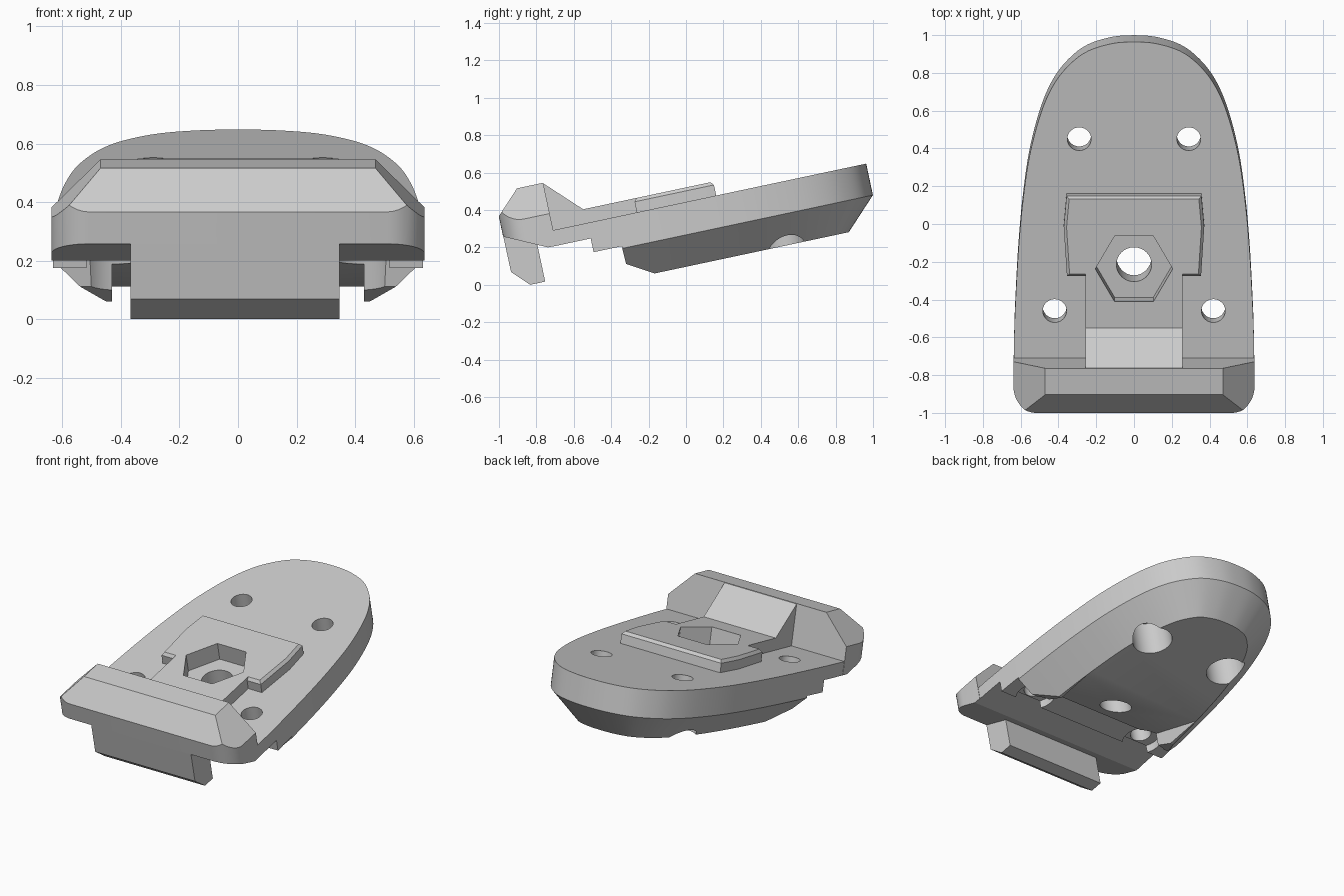
import bpy, bmesh, math
from mathutils import Vector, Matrix

cube = bpy.data.objects.get("Cube")
if cube:
    bpy.data.objects.remove(cube, do_unlink=True)

TILT = math.radians(12)   # the whole bracket leans back by this angle

grey = bpy.data.materials.new("plain grey")
grey.use_nodes = True
colour = (0.6, 0.6, 0.6, 1)
grey.diffuse_color = colour
grey.node_tree.nodes["Principled BSDF"].inputs["Base Color"].default_value = colour


def loft(name, rings, cuts=()):
    """Closed solid through rings of equal length, trimmed by (point, normal) planes."""
    bm = bmesh.new()
    rows = [[bm.verts.new(p) for p in ring] for ring in rings]
    n = len(rows[0])
    for low, high in zip(rows, rows[1:]):
        for i in range(n):
            j = (i + 1) % n
            bm.faces.new((low[i], low[j], high[j], high[i]))
    bm.faces.new(rows[0])
    bm.faces.new(rows[-1])
    for point, normal in cuts:
        geom = bm.verts[:] + bm.edges[:] + bm.faces[:]
        bmesh.ops.bisect_plane(bm, geom=geom, plane_co=point, plane_no=normal, clear_outer=True)
        bmesh.ops.holes_fill(bm, edges=[e for e in bm.edges if e.is_boundary])
    bmesh.ops.recalc_face_normals(bm, faces=bm.faces[:])
    mesh = bpy.data.meshes.new(name)
    bm.to_mesh(mesh)
    bm.free()
    mesh.materials.append(grey)
    ob = bpy.data.objects.new(name, mesh)
    bpy.context.collection.objects.link(ob)
    return ob


def level(outline, w):
    return [(x, u, w) for x, u in outline]


def side_prism(name, profile, x0, x1):
    """Side profile of (length, height) points pulled across the width."""
    return loft(name, [[(x, u, w) for u, w in profile] for x in (x0, x1)])


def column(name, x, u, radius, w0, w1, sides=40):
    ring = [(x + radius * math.cos(i * math.tau / sides),
             u + radius * math.sin(i * math.tau / sides)) for i in range(sides)]
    return loft(name, [level(ring, w0), level(ring, w1)])


def inset(outline, d):
    """Offset a counter-clockwise outline inwards."""
    pts = [Vector(p) for p in outline]
    result = []
    for i, p in enumerate(pts):
        a = (p - pts[i - 1]).normalized()
        b = (pts[(i + 1) % len(pts)] - p).normalized()
        na, nb = Vector((-a.y, a.x)), Vector((-b.y, b.x))
        result.append(tuple(p + (na + nb) * d / (1 + na.dot(nb))))
    return result


def mirrored(half):
    """Right half from front to back, completed with its mirror image."""
    return half + [(-x, u) for x, u in reversed(half) if x > 0]


def smooth_path(points, steps=6):
    """Catmull-Rom curve through the points."""
    p = [Vector(q) for q in points]
    p = [2 * p[0] - p[1]] + p + [2 * p[-1] - p[-2]]
    out = []
    for i in range(1, len(p) - 2):
        a, b, c, d = p[i - 1:i + 3]
        for k in range(steps):
            t = k / steps
            out.append(tuple(0.5 * (2 * b + (c - a) * t + (2 * a - 5 * b + 4 * c - d) * t * t
                                    + (3 * b - a - 3 * c + d) * t ** 3)))
    return out + [tuple(p[-2])]


def combine(target, tool, operation):
    mod = target.modifiers.new("join", 'BOOLEAN')
    mod.operation, mod.solver, mod.object = operation, 'EXACT', tool
    bpy.context.view_layer.objects.active = target
    bpy.ops.object.modifier_apply(modifier=mod.name)
    bpy.data.objects.remove(tool, do_unlink=True)


# Rounded body with a chamfered underside
half = [(0.636, -0.66), (0.634, -0.5), (0.626, -0.3), (0.612, -0.05), (0.59, 0.2), (0.555, 0.45),
        (0.5, 0.67), (0.44, 0.82), (0.365, 0.93), (0.26, 1.02), (0.127, 1.067), (0, 1.078)]
outline = smooth_path(mirrored(half))
body = loft("mounting_bracket", [level(inset(outline, 0.167), 0.098),
                                 level(outline, 0.265), level(outline, 0.437)])

# Stepped relief under the front, and the sloped channel in the underside
combine(body, side_prism("front_relief", [
    (-1, 0), (-0.13, 0), (-0.13, 0.086), (-0.289, 0.179), (-0.293, 0.277),
    (-0.446, 0.277), (-0.446, 0.352), (-1, 0.352)], -1, 1), 'DIFFERENCE')
combine(body, side_prism("channel", [
    (0.2, 0), (0.2, 0.05), (-0.31, 0.2745), (-0.31, 0)], -0.43, 0.43), 'DIFFERENCE')

# Raised front rim with rounded corners and chamfers
R, W, FRONT, INNER, TOP = 0.13, 0.638, -0.902, -0.633, 0.696
corner = [(W - R + R * math.sin(a), FRONT + R - R * math.cos(a))
          for a in (i * math.pi / 20 for i in range(11))]
rim_outline = mirrored(corner + [(W, INNER)])
rim = loft("rim", [level(rim_outline, 0.353), level(rim_outline, TOP)], [
    ((0.47, 0, TOP), (1, 0, 1)),
    ((-0.47, 0, TOP), (-1, 0, 1)),
    ((0, -0.776, TOP), (0, -1, 1)),
    ((0, -0.898, 0.457), (0, -0.106, -0.223))])
combine(body, rim, 'UNION')

# Hook below the rim
combine(body, side_prism("hook", [
    (-0.901, 0.5), (-0.9, 0.265), (-0.814, 0.177), (-0.732, 0.177), (-0.732, 0.41),
    (-0.8, 0.5)], -0.367, 0.347), 'UNION')

# Raised pad, with its neck and ramp up to the rim
pad_outline = mirrored([(0.355, -0.176), (0.372, 0.09), (0.357, 0.258)])
pad = loft("pad", [level(pad_outline, 0.42), level(pad_outline, 0.495),
                   level(inset(pad_outline, 0.015), 0.513)])
combine(pad, side_prism("ramp", [
    (-0.1, 0.42), (-0.1, 0.513), (-0.453, 0.513), (-0.634, 0.694), (-0.66, 0.694),
    (-0.66, 0.42)], -0.258, 0.258), 'UNION')
combine(body, pad, 'UNION')

# Hexagonal nut pocket and its through hole
combine(body, column("nut_pocket", 0, -0.134, 0.205, 0.4, 0.8, 6), 'DIFFERENCE')
combine(body, column("centre_hole", 0, -0.134, 0.093, -0.1, 0.8), 'DIFFERENCE')

# Four screw holes, counterbored from below
for x, u in ((0.42, -0.377), (0.29, 0.553)):
    for side in (-1, 1):
        combine(body, column("screw_hole", side * x, u, 0.063, -0.1, 0.8), 'DIFFERENCE')
        combine(body, column("counterbore", side * x, u, 0.12, -0.1, 0.33), 'DIFFERENCE')

# Lean the finished bracket and smooth the curved walls
body.data.transform(Matrix.Rotation(TILT, 4, 'X'))
lowest = min(v.co.z for v in body.data.vertices)
body.data.transform(Matrix.Translation((0, 0, -lowest)))
bpy.ops.object.select_all(action='DESELECT')
body.select_set(True)
bpy.context.view_layer.objects.active = body
bpy.ops.object.shade_smooth_by_angle(angle=math.radians(25))
